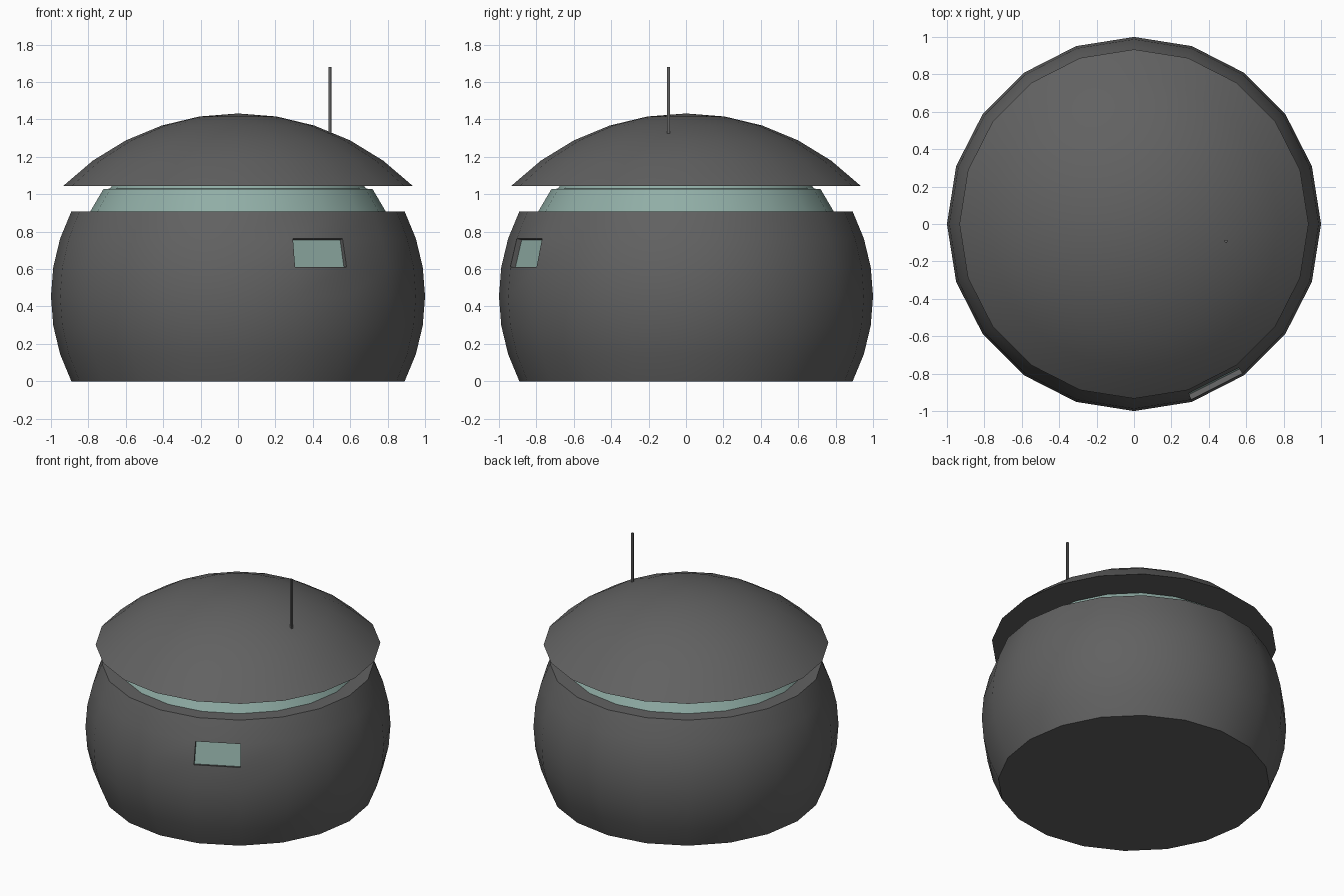
import bpy, bmesh
from math import sin, cos, radians, atan2, degrees
from mathutils import Vector

if "Cube" in bpy.data.objects:
    bpy.data.objects.remove(bpy.data.objects["Cube"])

SIDES = 20


def material(name, rgb):
    m = bpy.data.materials.new(name)
    m.diffuse_color = (*rgb, 1)
    m.use_nodes = True
    m.node_tree.nodes["Principled BSDF"].inputs["Base Color"].default_value = m.diffuse_color
    return m


shell = material("dark_shell", (0.12, 0.12, 0.12))
glass = material("teal_glass", (0.28, 0.42, 0.38))


def lathe(bm, profile):
    """Revolve (r, z) points, bottom to top; r = 0 makes a pole."""
    rings = []
    for r, z in profile:
        if r == 0:
            rings.append([bm.verts.new((0, 0, z))] * SIDES)
        else:
            rings.append([bm.verts.new((r * cos(radians(18 * i)), r * sin(radians(18 * i)), z))
                          for i in range(SIDES)])
    for a, b in zip(rings, rings[1:]):
        for i in range(SIDES):
            j = (i + 1) % SIDES
            quad = list(dict.fromkeys([a[i], a[j], b[j], b[i]]))
            bm.faces.new(quad)
    bm.normal_update()


def face_near(bm, point):
    return min(bm.faces, key=lambda f: (f.calc_center_median() - Vector(point)).length)


def extrude(bm, face, move=(0, 0, 0), scale=1.0):
    new = bmesh.ops.extrude_face_region(bm, geom=[face])
    bmesh.ops.delete(bm, geom=[face], context='FACES_ONLY')
    top = [g for g in new['geom'] if isinstance(g, bmesh.types.BMFace)][0]
    c = top.calc_center_median()
    for v in top.verts:
        v.co = c + (v.co - c) * scale + Vector(move)
    return top


def finish(bm, name, *mats):
    me = bpy.data.meshes.new(name)
    bmesh.ops.recalc_face_normals(bm, faces=bm.faces)
    bm.to_mesh(me)
    bm.free()
    ob = bpy.data.objects.new(name, me)
    bpy.context.collection.objects.link(ob)
    for m in mats:
        me.materials.append(m)
    bpy.ops.object.select_all(action='DESELECT')
    ob.select_set(True)
    bpy.context.view_layer.objects.active = ob
    bpy.ops.object.shade_smooth_by_angle(angle=radians(30))


# body: band of a unit sphere with flat floor and flat top
bm = bmesh.new()
mid = sin(radians(27))
band = [(cos(radians(a)), mid + sin(radians(a))) for a in range(-27, 28, 9)]
lathe(bm, [(0, 0)] + band + [(0, 2 * mid)])
# recessed window in one facet
az = radians(-63)
window = face_near(bm, (0.96 * cos(az), 0.96 * sin(az), 0.686))
window = extrude(bm, window, window.normal * -0.03)
window.material_index = 1
finish(bm, "body", shell, glass)

# glass ring between body and lid
bm = bmesh.new()
lathe(bm, [(0.79, 2 * mid), (0.72, 1.027), (0.685, 1.03), (0.67, 1.05)])
finish(bm, "glass_ring", glass)

# lid: sphere cap with flat underside, antenna drawn out of one facet
bm = bmesh.new()
R, top = 1.32, 1.432
cap = [(R * sin(radians(a)), top - R * (1 - cos(radians(a)))) for a in range(45, 0, -9)]
lathe(bm, [(0, cap[0][1])] + cap + [(0, top)])
root = face_near(bm, (0.495, -0.08, 1.33))
root = extrude(bm, root, (0, -0.015, 0), 0.08)
tip = extrude(bm, root, (0, 0, 0.35))
for v in tip.verts:
    v.co.z = 1.68
finish(bm, "lid_with_antenna", shell)
